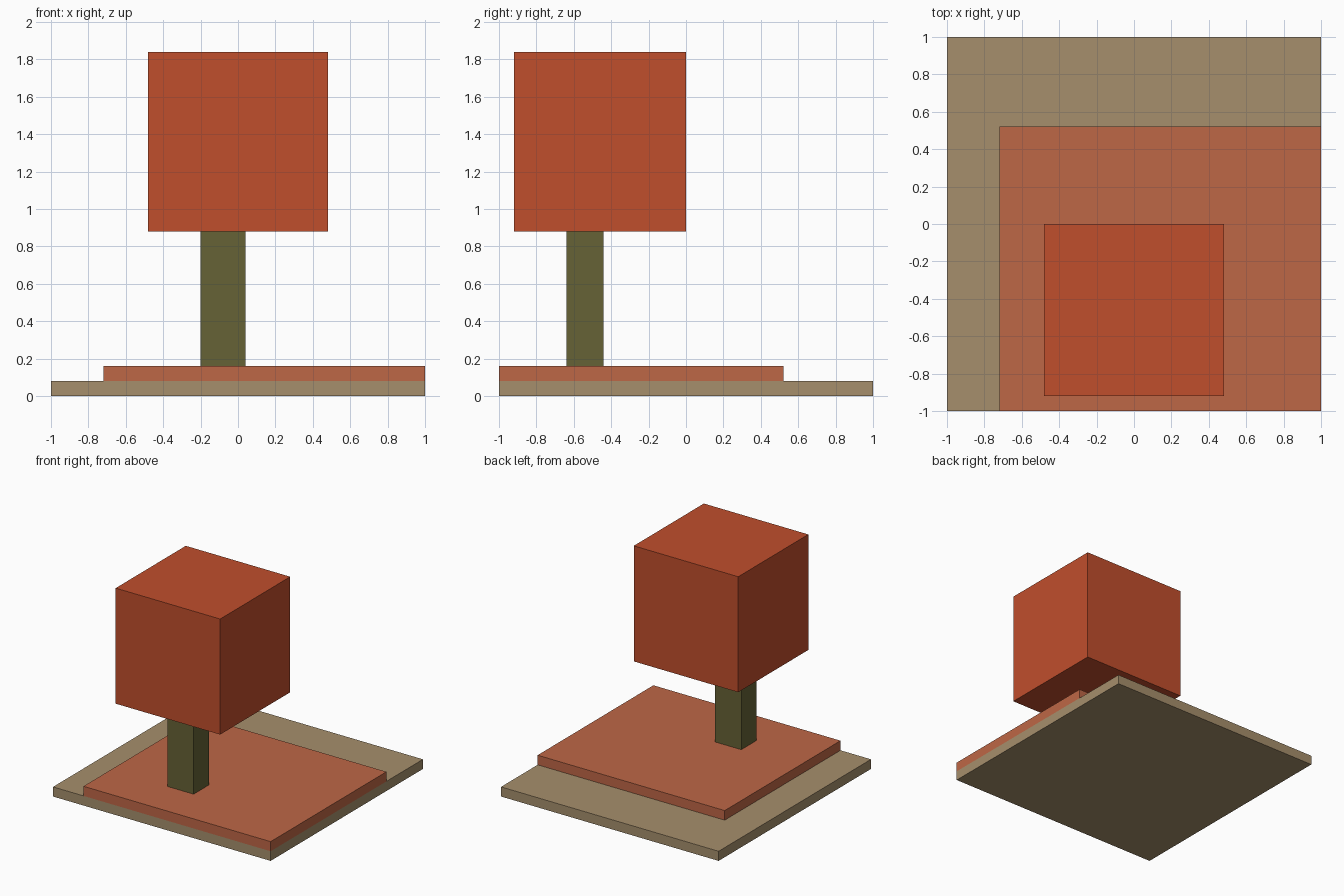
import bpy
import bmesh
from mathutils import Vector

cube = bpy.data.objects.get("Cube")
if cube:
    bpy.data.objects.remove(cube, do_unlink=True)


def make_material(name, rgb):
    """Flat material from 0-255 sRGB values, stored as linear."""
    linear = [((c / 255 + 0.055) / 1.055) ** 2.4 for c in rgb]
    mat = bpy.data.materials.new(name)
    mat.use_nodes = True
    mat.diffuse_color = (*linear, 1)
    mat.node_tree.nodes["Principled BSDF"].inputs["Base Color"].default_value = (*linear, 1)
    return mat


def make_box(name, low, high, mat):
    """Box between two opposite corners, with its origin at its centre."""
    low, high = Vector(low), Vector(high)
    bm = bmesh.new()
    bmesh.ops.create_cube(bm, size=1)
    bmesh.ops.scale(bm, vec=high - low, verts=bm.verts)
    mesh = bpy.data.meshes.new(name)
    bm.to_mesh(mesh)
    bm.free()
    mesh.materials.append(mat)
    obj = bpy.data.objects.new(name, mesh)
    obj.location = (low + high) / 2
    bpy.context.collection.objects.link(obj)
    return obj


sand = make_material("sand", (166, 143, 108))
terracotta = make_material("terracotta", (190, 103, 70))
olive = make_material("olive", (102, 98, 54))
rust = make_material("rust_orange", (192, 78, 44))

# Stepped ground: the upper slab is flush with the front and left edges
make_box("ground_base", (-1, -1, 0), (1, 1, 0.08), sand)
make_box("ground_slab", (-0.72, -1, 0.08), (1, 0.52, 0.16), terracotta)

# Tree: trunk set off-centre under the block-shaped crown
make_box("trunk", (-0.2, -0.64, 0.16), (0.04, -0.44, 0.88), olive)
make_box("crown", (-0.48, -0.92, 0.88), (0.48, 0, 1.84), rust)
